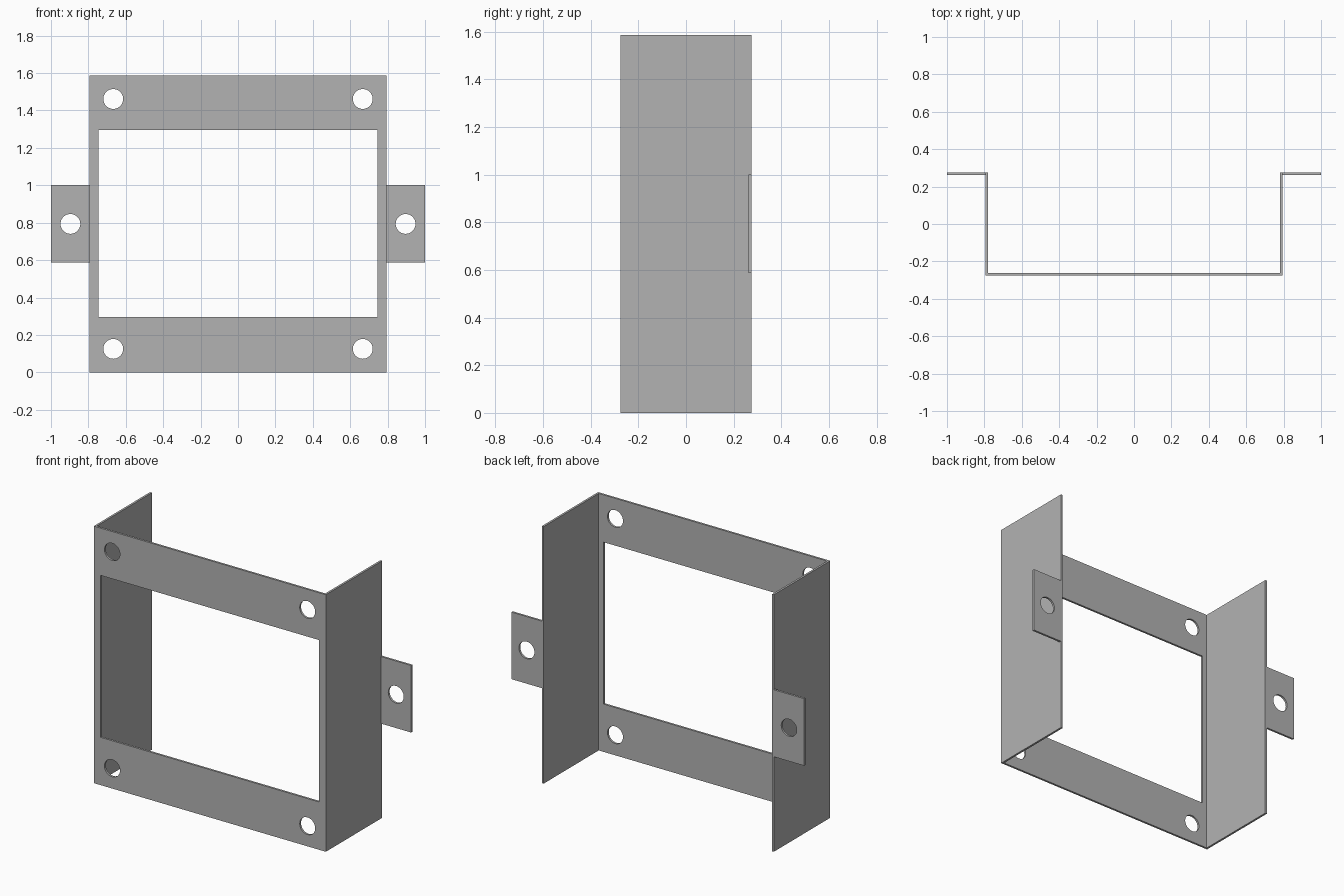
import bpy
import math
from mathutils import Matrix

cube = bpy.data.objects.get("Cube")
if cube:
    bpy.data.objects.remove(cube, do_unlink=True)

T = 0.013            # sheet thickness
W, H, D = 0.793, 1.587, 0.275   # half width, height, half depth
HOLE_R = 0.053
MID = H / 2

steel = bpy.data.materials.new("plain grey steel")
steel.use_nodes = True
colour = (0.45, 0.45, 0.45, 1)
steel.diffuse_color = colour
steel.node_tree.nodes["Principled BSDF"].inputs["Base Color"].default_value = colour


def rect(x0, x1, z0, z1):
    return [(x0, z0), (x1, z0), (x1, z1), (x0, z1)]


def circle(x, z, n=40):
    return [(x + HOLE_R * math.cos(2 * math.pi * i / n),
             z + HOLE_R * math.sin(2 * math.pi * i / n)) for i in range(n)]


def sheet(name, loops, y):
    """Flat upright sheet: first loop is the outline, the others are openings."""
    curve = bpy.data.curves.new(name, "CURVE")
    curve.dimensions = "2D"
    curve.fill_mode = "BOTH"
    curve.extrude = T / 2
    for loop in loops:
        spline = curve.splines.new("POLY")
        spline.points.add(len(loop) - 1)
        for point, (x, z) in zip(spline.points, loop):
            point.co = (x, z, 0, 1)
        spline.use_cyclic_u = True
    obj = bpy.data.objects.new(name, curve)
    bpy.context.collection.objects.link(obj)
    bpy.ops.object.select_all(action="DESELECT")
    obj.select_set(True)
    bpy.context.view_layer.objects.active = obj
    bpy.ops.object.convert(target="MESH")
    obj = bpy.context.object
    obj.data.transform(Matrix.Translation((0, y, 0)) @ Matrix.Rotation(math.pi / 2, 4, "X"))
    finish(obj)


def finish(obj):
    # Weld the caps to the rims and keep the sheet edges sharp
    bpy.ops.object.mode_set(mode="EDIT")
    bpy.ops.mesh.select_all(action="SELECT")
    bpy.ops.mesh.remove_doubles(threshold=0.0001)
    bpy.ops.mesh.normals_make_consistent(inside=False)
    bpy.ops.object.mode_set(mode="OBJECT")
    bpy.ops.object.shade_smooth_by_angle(angle=math.radians(30))
    obj.data.materials.clear()
    obj.data.materials.append(steel)


# Front plate with a window and four corner holes
corners = [circle(sx * 0.667, MID + sz * 0.668) for sx in (-1, 1) for sz in (-1, 1)]
sheet("front_plate",
      [rect(-W, W, 0, H), rect(-0.747, 0.747, 0.295, 1.295)] + corners,
      -D + T / 2)

for side, s in (("left", 1), ("right", -1)):
    # Side wall folded back from the plate
    y0 = -D + T
    bpy.ops.mesh.primitive_cube_add(size=1, location=(s * (W - T / 2), (y0 + D) / 2, MID))
    wall = bpy.context.object
    wall.name = side + "_side_wall"
    wall.data.transform(Matrix.Diagonal((T, D - y0, H, 1)))
    finish(wall)
    # Mounting tab folded outward from the rear edge
    x0, x1 = sorted((s * W, s))
    sheet(side + "_mounting_tab",
          [rect(x0, x1, MID - 0.207, MID + 0.207), circle(s * 0.896, MID)],
          D - T / 2)
